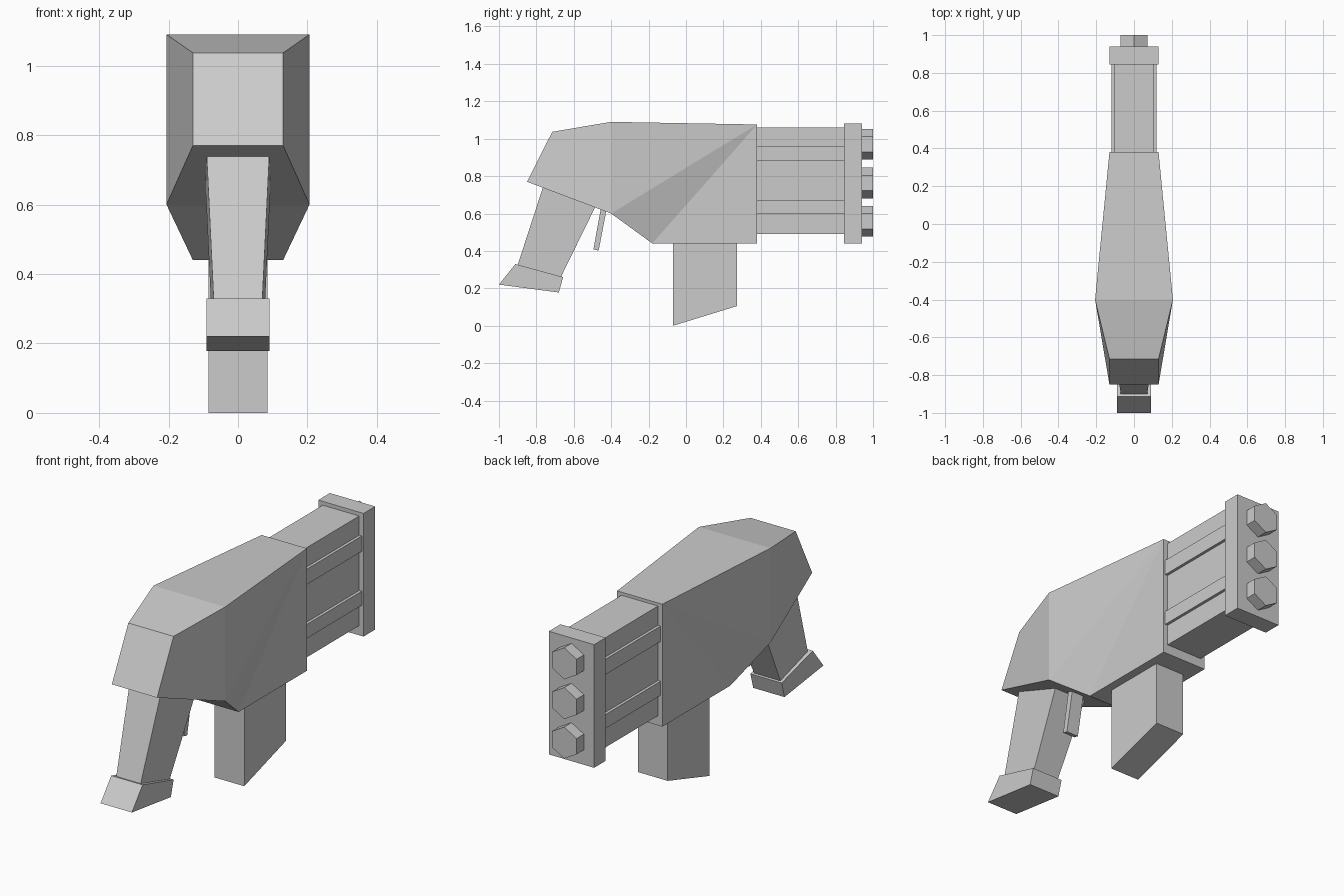
import bpy
import bmesh
import math
from mathutils import Matrix

cube = bpy.data.objects.get("Cube")
if cube:
    bpy.data.objects.remove(cube, do_unlink=True)

# Single flat grey
GREY = (0.6, 0.6, 0.6, 1.0)
grey = bpy.data.materials.new("plain_grey")
grey.use_nodes = True
grey.diffuse_color = GREY
grey.node_tree.nodes["Principled BSDF"].inputs["Base Color"].default_value = GREY


def finish(name, bm):
    bmesh.ops.recalc_face_normals(bm, faces=bm.faces[:])
    mesh = bpy.data.meshes.new(name)
    bm.to_mesh(mesh)
    bm.free()
    mesh.materials.append(grey)
    obj = bpy.data.objects.new(name, mesh)
    bpy.context.collection.objects.link(obj)
    return obj


def prism(name, profile, sides=None):
    """Mirrored solid from a side profile of (y, z, half width) points.
    sides lists the panels that make up each flank."""
    bm = bmesh.new()
    left = [bm.verts.new((w, y, z)) for y, z, w in profile]
    right = [bm.verts.new((-w, y, z)) for y, z, w in profile]
    n = len(profile)
    for i in range(n):
        j = (i + 1) % n
        bm.faces.new((left[i], left[j], right[j], right[i]))
    for panel in sides or [range(n)]:
        for row in (left, right):
            bm.faces.new([row[k] for k in panel])
    return finish(name, bm)


def slab(name, y0, y1, z0, z1, w):
    return prism(name, [(y0, z0, w), (y0, z1, w), (y1, z1, w), (y1, z0, w)])


# Faceted body, widest near the rear shoulder
prism("body", [
    (-0.85, 0.77, 0.13), (-0.715, 1.037, 0.13), (-0.4, 1.09, 0.206),
    (0.38, 1.076, 0.13), (0.38, 0.44, 0.13), (-0.18, 0.44, 0.13),
    (-0.4, 0.6, 0.206)],
    sides=[(0, 1, 2, 6), (2, 3, 6), (6, 3, 5), (5, 3, 4)])

# Tapered grip with its flared base
prism("grip", [
    (-0.90, 0.325, 0.07), (-0.765, 0.74, 0.09),
    (-0.485, 0.635, 0.093), (-0.67, 0.258, 0.075)])
prism("grip_base", [
    (-1.0, 0.22, 0.09), (-0.912, 0.33, 0.09),
    (-0.657, 0.26, 0.09), (-0.68, 0.178, 0.09)])

# Trigger
prism("trigger", [
    (-0.495, 0.408, 0.035), (-0.455, 0.63, 0.035),
    (-0.425, 0.62, 0.035), (-0.467, 0.402, 0.035)])

# Magazine with a slanted bottom
prism("magazine", [
    (-0.07, 0.0, 0.085), (-0.07, 0.46, 0.085),
    (0.272, 0.46, 0.085), (0.272, 0.105, 0.085)])

# Barrel housing, side ribs and end plate
slab("barrel_housing", 0.37, 0.86, 0.49, 1.06, 0.105)
for label, low, high in (("upper", 0.88, 0.96), ("lower", 0.6, 0.673)):
    slab(label + "_rib", 0.37, 0.86, low, high, 0.12)
slab("end_plate", 0.845, 0.94, 0.44, 1.08, 0.13)

# Three hexagonal muzzles, corner up
for label, z in (("upper", 0.97), ("middle", 0.763), ("lower", 0.558)):
    bm = bmesh.new()
    place = (Matrix.Translation((0, 0.965, z))
             @ Matrix.Rotation(math.pi / 2, 4, "X"))
    bmesh.ops.create_cone(bm, cap_ends=True, segments=6, radius1=0.082,
                          radius2=0.082, depth=0.07, matrix=place)
    finish(label + "_muzzle", bm)
